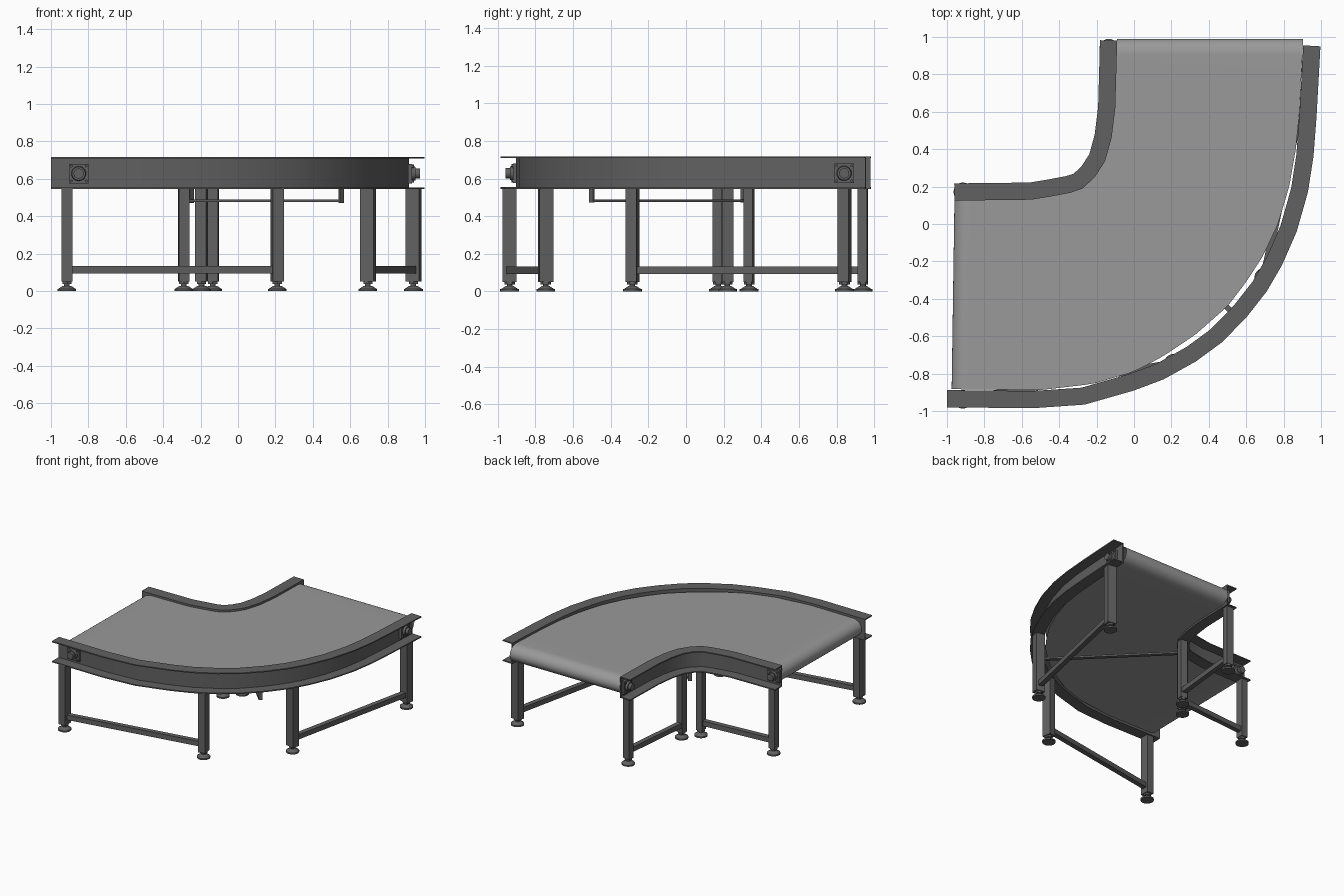
import bpy, bmesh, math
from mathutils import Vector, Matrix

if "Cube" in bpy.data.objects:
    bpy.data.objects.remove(bpy.data.objects["Cube"])


def material(name, v):
    m = bpy.data.materials.new(name)
    m.diffuse_color = (v, v, v, 1)
    m.use_nodes = True
    m.node_tree.nodes["Principled BSDF"].inputs["Base Color"].default_value = m.diffuse_color
    return m


STEEL = material("dark_steel", 0.12)
BELT = material("belt_grey", 0.32)
Z0, Z1 = 0.545, 0.718      # side rail bottom and top


def finish(bm, name, mat=STEEL, angle=30):
    bmesh.ops.recalc_face_normals(bm, faces=bm.faces)
    me = bpy.data.meshes.new(name)
    bm.to_mesh(me)
    bm.free()
    ob = bpy.data.objects.new(name, me)
    bpy.context.collection.objects.link(ob)
    me.materials.append(mat)
    bpy.ops.object.select_all(action='DESELECT')
    ob.select_set(True)
    bpy.context.view_layer.objects.active = ob
    bpy.ops.object.shade_smooth_by_angle(angle=math.radians(angle))
    return ob


def add_box(bm, loc, size, rot=0.0):
    m = Matrix.Translation(loc) @ Matrix.Rotation(rot, 4, 'Z') @ Matrix.Diagonal((*size, 1))
    bmesh.ops.create_cube(bm, size=1, matrix=m)


def add_cone(bm, loc, r1, r2, h, rot=None, seg=20):
    m = Matrix.Translation(loc) @ (rot or Matrix.Identity(4))
    bmesh.ops.create_cone(bm, cap_ends=True, segments=seg, radius1=r1, radius2=r2, depth=h, matrix=m)


# web lines of the two curved side rails
outer = [(-1, -.888), (-.545, -.893), (-.28, -.875), (-.03, -.803), (.12, -.747), (.28, -.658),
         (.41, -.563), (.533, -.437), (.634, -.308), (.71, -.177), (.783, -.01), (.84, .19),
         (.868, .37), (.884, .577), (.905, .955)]
inner = [(-.96, .125), (-.55, .13), (-.44, .148), (-.34, .167), (-.275, .19), (-.21, .25),
         (-.155, .335), (-.12, .46), (-.1, .62), (-.09, .98)]
belt_out = [(-.975, -.883), (-.5, -.888), (-.22, -.855), (0, -.79), (.16, -.705), (.33, -.59),
            (.5, -.44), (.6, -.31), (.69, -.17), (.77, 0), (.83, .2), (.865, .4), (.885, .6), (.905, .99)]
belt_in = inner[:-1] + [(-.09, .99)]


def rail(name, path, side, w=0.092, t=0.009):
    """C-channel swept along the path, flanges pointing away from the belt."""
    prof = [(0, Z0), (w, Z0), (w, Z0 + t), (t, Z0 + t), (t, Z1 - t), (w, Z1 - t), (w, Z1), (0, Z1)]
    pts = [Vector(p) for p in path]
    bm = bmesh.new()
    rings = []
    for i, p in enumerate(pts):
        a = (p - pts[i - 1]).normalized() if i else Vector((0, 0))
        b = (pts[i + 1] - p).normalized() if i < len(pts) - 1 else Vector((0, 0))
        d = (a + b).normalized()
        n = Vector((d.y, -d.x)) * side
        rings.append([bm.verts.new((p.x + n.x * o, p.y + n.y * o, z)) for o, z in prof])
    k = len(prof)
    for r, s in zip(rings, rings[1:]):
        for j in range(k):
            bm.faces.new((r[j], r[(j + 1) % k], s[(j + 1) % k], s[j]))
    bm.faces.new(rings[0])
    bm.faces.new(rings[-1])
    finish(bm, name)


rail("outer_side_rail", outer, 1)
rail("inner_side_rail", inner, -1)


def sample(path, t):
    pts = [Vector(p) for p in path]
    lens = [(b - a).length for a, b in zip(pts, pts[1:])]
    d = t * sum(lens)
    for a, b, l in zip(pts, pts[1:], lens):
        if d <= l:
            return a.lerp(b, d / l)
        d -= l
    return pts[-1]


# belt: closed loop lofted between its inner and outer edges, rounded at both ends
zc, hh, R = 0.631, 0.071, 0.085
ends = [R * (1 - math.cos(math.pi / 2 * i / 8)) for i in range(9)]
mids = [0.05 + 0.9 * i / 44 for i in range(45)]


def belt_edge(path):
    """(x, y, half height) of each cross line"""
    a, b, c, d = (Vector(p) for p in (path[0], path[1], path[-2], path[-1]))
    u, v = (b - a).normalized(), (c - d).normalized()
    h = [hh * math.sin(math.pi / 2 * i / 8) for i in range(9)]
    row = [(*(a + u * e), k) for e, k in zip(ends, h)]
    L = sum((Vector(q) - Vector(p)).length for p, q in zip(path, path[1:]))
    t0 = R / L
    row += [(*sample(path, t0 + (1 - 2 * t0) * t), hh) for t in mids]
    row += [(*(d + v * e), k) for e, k in reversed(list(zip(ends, h)))]
    return row


bm = bmesh.new()
loops = []
for row in (belt_edge(belt_in), belt_edge(belt_out)):
    top = [bm.verts.new((x, y, zc + k)) for x, y, k in row]
    low = [bm.verts.new((x, y, zc - k)) for x, y, k in row[1:-1]]
    loops.append(top + low[::-1])
A, B = loops
for i in range(len(A)):
    j = (i + 1) % len(A)
    bm.faces.new((A[i], A[j], B[j], B[i]))
finish(bm, "conveyor_belt", BELT)

# bearing blocks bolted to the rail webs
bearings = [("outer_left", (-.852, -.898), (0, -1)), ("outer_right", (.911, .84), (1, 0)),
            ("inner_left", (-.9, .135), (0, 1)), ("inner_right", (-.1, .92), (-1, 0))]
for name, p, n in bearings:
    bm = bmesh.new()
    rot = Vector((*n, 0)).to_track_quat('Z', 'Y').to_matrix().to_4x4()
    P, N = Vector((*p, 0.628)), Vector((*n, 0))
    T = Vector((-n[1], n[0], 0))
    ang = math.atan2(n[1], n[0])
    add_box(bm, P + N * .009, (.022, .104, .104), ang)
    add_cone(bm, P + N * .028, .04, .036, .02, rot)
    add_cone(bm, P + N * .046, .027, .027, .03, rot)
    for a in (-1, 1):
        for b in (-1, 1):
            add_cone(bm, P + N * .023 + T * a * .04 + Vector((0, 0, b * .04)), .008, .008, .012, rot, 6)
    finish(bm, name + "_bearing")

# leg frames: two legs, a low crossbar and levelling feet
frames = [("outer_left", (-.915, -.937), (.21, -.745), .06, .075, 0, math.radians(24)),
          ("outer_right", (.694, -.285), (.938, .842), .06, .075, math.radians(62), math.radians(88)),
          ("inner_left", (-.915, .172), (-.29, .22), .055, .06, 0, math.radians(10)),
          ("inner_right", (-.195, .335), (-.135, .94), .05, .06, math.radians(80), math.radians(90))]
for name, a, b, along, across, ra, rb in frames:
    bm = bmesh.new()
    a, b = Vector((*a, 0)), Vector((*b, 0))
    d = b - a
    rot = math.atan2(d.y, d.x)
    for p in (a, b):
        add_box(bm, p + Vector((0, 0, .3)), (along, across, .497), rot if p is b or name == "outer_right" else ra)
    add_box(bm, (a + b) / 2 + Vector((0, 0, .113)), (d.length, .04, .04), rot)
    finish(bm, name + "_leg_frame")
    bm = bmesh.new()
    for p in (a, b):
        add_cone(bm, p + Vector((0, 0, .006)), .05, .05, .012)
        add_cone(bm, p + Vector((0, 0, .02)), .046, .022, .016)
        add_cone(bm, p + Vector((0, 0, .042)), .015, .015, .03)
        add_cone(bm, p + Vector((0, 0, .044)), .028, .028, .014, None, 6)
    finish(bm, name + "_feet")

# diagonal tie bar below the belt with upright end tabs
p, q = Vector((-.25, .305, 0)), Vector((.553, -.5, 0))
bm = bmesh.new()
rot = math.atan2((q - p).y, (q - p).x)
add_box(bm, (p + q) / 2 + Vector((0, 0, .482)), ((q - p).length, .03, .014), rot)
for e in (p, q):
    add_box(bm, e + Vector((0, 0, .509)), (.012, .03, .075), rot)
finish(bm, "tie_bar")
